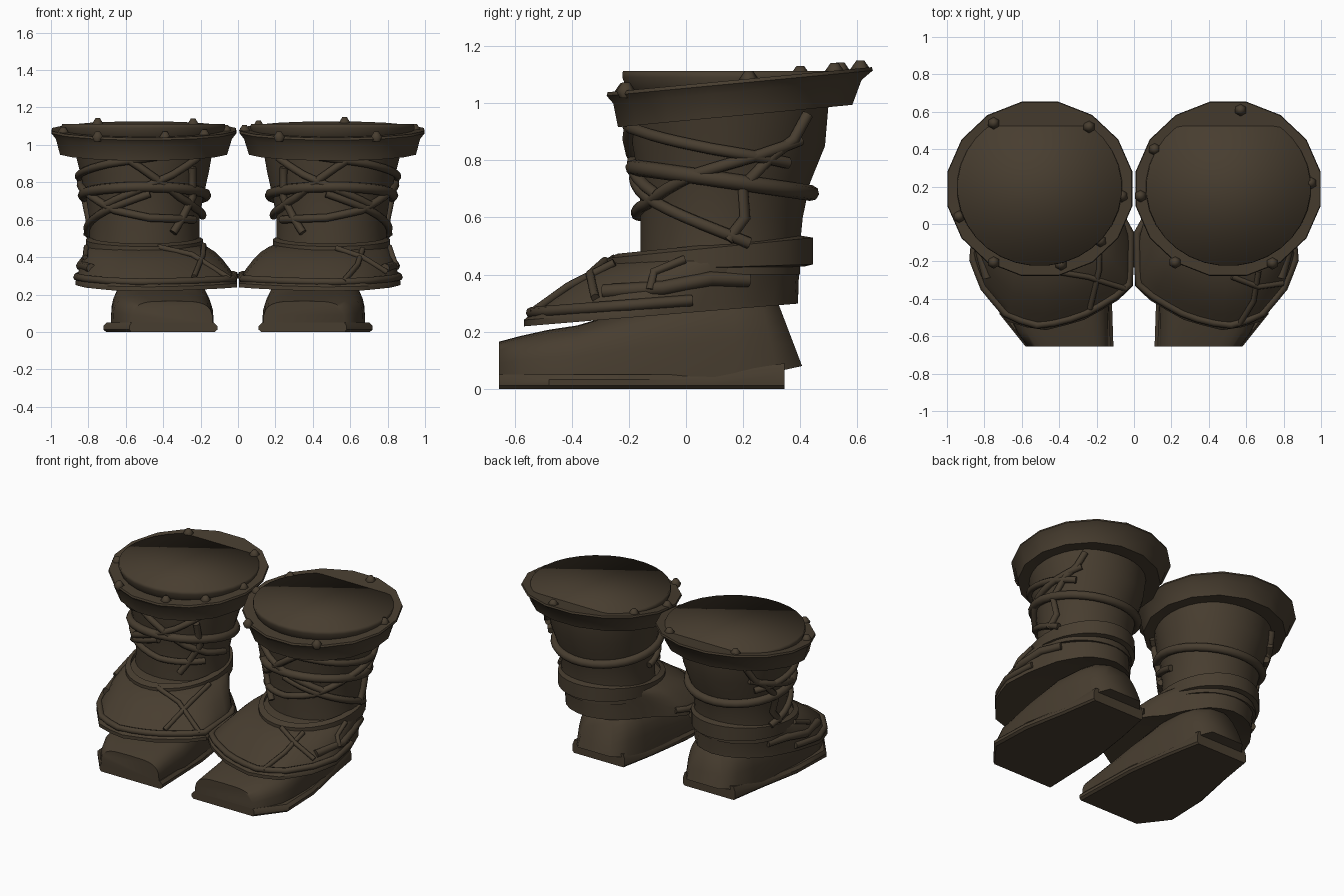
import bpy, bmesh, math
from mathutils import Vector

if "Cube" in bpy.data.objects:
    bpy.data.objects.remove(bpy.data.objects["Cube"])

leather = bpy.data.materials.new("dark brown leather")
leather.diffuse_color = (0.064, 0.047, 0.029, 1)
leather.use_nodes = True
leather.node_tree.nodes["Principled BSDF"].inputs["Base Color"].default_value = leather.diffuse_color
N = 32


def finish(ob, angle=35):
    ob.data.materials.clear()
    ob.data.materials.append(leather)
    bpy.ops.object.select_all(action='DESELECT')
    bpy.context.view_layer.objects.active = ob
    ob.select_set(True)
    bpy.ops.object.shade_smooth_by_angle(angle=math.radians(angle))


def loft(name, rings, s, caps=True, closed=False, angle=35):
    """Skin a list of rings; s = -1 mirrors the part to the other foot."""
    bm = bmesh.new()
    vs = [[bm.verts.new((s * x, y, z)) for x, y, z in r] for r in rings]
    n = len(vs[0])
    pairs = list(zip(vs, vs[1:])) + ([(vs[-1], vs[0])] if closed else [])
    for a, b in pairs:
        for i in range(n):
            j = (i + 1) % n
            bm.faces.new((a[i], a[j], b[j], b[i]))
    if caps and not closed:
        bm.faces.new(vs[0])
        bm.faces.new(vs[-1])
    bmesh.ops.recalc_face_normals(bm, faces=bm.faces)
    me = bpy.data.meshes.new(name)
    bm.to_mesh(me)
    ob = bpy.data.objects.new(name, me)
    bpy.context.collection.objects.link(ob)
    finish(ob, angle)
    return ob


def ellipse(cx, cy, rx, ry, z, tilt=0, n=N):
    """Ring starting half a step round, so flats face the four sides."""
    out = []
    for i in range(n):
        a = 2 * math.pi * (i + .5) / n
        y = cy + ry * math.sin(a)
        out.append((cx + rx * math.cos(a), y, z + tilt * (y - cy)))
    return out


def tube(name, pts, s, r=0.018, cyclic=False):
    cu = bpy.data.curves.new(name, 'CURVE')
    cu.dimensions = '3D'
    cu.bevel_depth = r
    cu.bevel_resolution = 2
    cu.use_fill_caps = True
    sp = cu.splines.new('POLY')
    sp.points.add(len(pts) - 1)
    for p, c in zip(sp.points, pts):
        p.co = (s * c[0], c[1], c[2], 1)
    sp.use_cyclic_u = cyclic
    ob = bpy.data.objects.new(name, cu)
    bpy.context.collection.objects.link(ob)
    bpy.ops.object.select_all(action='DESELECT')
    bpy.context.view_layer.objects.active = ob
    ob.select_set(True)
    bpy.ops.object.convert(target='MESH')
    finish(bpy.context.view_layer.objects.active, 60)


# shaft levels: z, centre x, centre y, radius x, radius y
LEVELS = [(0.40, .5, .12, .30, .28), (0.50, .5, .12, .295, .28), (0.60, .5, .125, .295, .285),
          (0.72, .5, .135, .315, .30), (0.85, .5, .15, .345, .338), (0.99, .505, .15, .375, .35)]


def shaft_at(z):
    for a, b in zip(LEVELS, LEVELS[1:]):
        if z <= b[0]:
            t = max(0, (z - a[0]) / (b[0] - a[0]))
            return [p + (q - p) * t for p, q in zip(a, b)]
    return LEVELS[-1]


def on_shaft(path, lift=0.012):
    """Turn (degrees, z) points into a path hugging the shaft."""
    out = []
    for (a0, z0), (a1, z1) in zip(path, path[1:]):
        steps = max(1, int(abs(a1 - a0) / 10))
        for k in range(steps):
            out.append((a0 + (a1 - a0) * k / steps, z0 + (z1 - z0) * k / steps))
    out.append(path[-1])
    res = []
    for a, z in out:
        _, cx, cy, rx, ry = shaft_at(z)
        a = math.radians(a)
        res.append((cx + (rx + lift) * math.cos(a), cy + (ry + lift) * math.sin(a), z))
    return res


# flared foot flap outline, counter-clockwise
RIM = [(.87, -.2), (.84, 0), (.77, .2), (.66, .34), (.5, .40), (.34, .36), (.225, .23), (.15, .11),
       (.06, .03), (0.005, -.05), (0.005, -.34), (.1, -.42), (.28, -.52), (.5, -.575), (.68, -.52), (.81, -.36)]
CENTRE = Vector((.47, -.02))


def rim_at(a):
    """Cast a ray from the centre onto the flap outline."""
    d = Vector((math.cos(a), math.sin(a)))
    for i in range(len(RIM)):
        p, q = Vector(RIM[i]) - CENTRE, Vector(RIM[(i + 1) % len(RIM)]) - CENTRE
        e = q - p
        den = d.x * e.y - d.y * e.x
        if abs(den) > 1e-9:
            t = (p.x * e.y - p.y * e.x) / den
            u = (p.x * d.y - p.y * d.x) / den
            if t > 0 and -1e-6 <= u <= 1.000001:
                return CENTRE + d * t
    return CENTRE


def flap_point(a, t, lift=0.0):
    """t = 0 at the ankle, 1 at the outer rim."""
    o = rim_at(a)
    i = Vector((.5 + .30 * math.cos(a), .12 + .28 * math.sin(a)))
    p = i.lerp(o, t)
    low = 0.288 + 0.083 * o.y
    h = (1 - t) + 0.2 * math.sin(math.pi * t)
    return (p.x, p.y, low + (0.47 - low) * h + lift)


def on_flap(path, lift=0.01):
    return [flap_point(math.radians(a), t, lift) for a, t in path]


def section(y, x0, x1, zt, lean=0, k=.5, base=.04):
    """Rounded arch cross-section of the shoe."""
    out = []
    for i in range(15):
        a = math.pi * i / 14
        c, q = math.cos(a), abs(math.sin(a))
        z = base + (zt - base) * q ** (k + .1)
        x = (x0 + x1) / 2 + (x1 - x0) / 2 * math.copysign(abs(c) ** k, c)
        out.append((x, y + lean * (zt - z), z))
    return out


SOLE = [(.11, -.655), (.58, -.655), (.72, -.48), (.71, -.2), (.65, .1), (.61, .345),
        (.22, .345), (.17, .1), (.125, -.2)]
ANGLES = [2 * math.pi * i / N for i in range(N)]

for s, side in ((1, "right"), (-1, "left")):
    # sole and welt
    def sole_ring(k, z, heel=0):
        return [(.41 + (x - .41) * k, y, z + (heel if y > .3 else 0)) for x, y in SOLE]
    loft(side + "_sole", [sole_ring(.95, 0), sole_ring(1, .012), sole_ring(1, .032, .025),
                          sole_ring(.94, .05, .04)], s)
    # shoe upper
    loft(side + "_shoe", [section(-.655, .135, .57, .165), section(-.58, .135, .625, .185),
                          section(-.48, .135, .67, .207), section(-.38, .13, .68, .222),
                          section(-.22, .14, .68, .27), section(0, .165, .66, .33),
                          section(.17, .19, .63, .34), section(.26, .22, .60, .335, .2, .55, .06),
                          section(.315, .29, .53, .32, .38, .7, .08)], s, angle=60)
    # flap covering the instep
    rings = [[flap_point(a, t) for a in ANGLES] for t in (0, .2, .4, .6, .8, 1)]
    lower = [(x, y, z - .022) for x, y, z in rings[-1]]
    inner = [(.45 + (x - .45) * .6, y * .6, z + .03) for x, y, z in lower]
    loft(side + "_instep_flap", rings + [lower, inner], s, angle=40)
    # shaft
    loft(side + "_shaft", [ellipse(cx, cy, rx, ry, z) for z, cx, cy, rx, ry in LEVELS], s)
    # ankle band, taller at the back
    loft(side + "_ankle_band", [ellipse(.5, .08, .29, .335, .418, .03), ellipse(.5, .083, .315, .363, .425, .03),
                                ellipse(.5, .083, .315, .363, .493, .10), ellipse(.5, .08, .285, .32, .505, .10)],
         s, closed=True)
    # flared cuff with lip and flat filling
    T = .095
    loft(side + "_cuff", [ellipse(.505, .165, .36, .34, .965, T, 16), ellipse(.505, .172, .455, .418, .955, T, 16),
                          ellipse(.503, .18, .48, .443, 1.04, T, 16), ellipse(.503, .188, .504, .475, 1.07, T, 16),
                          ellipse(.503, .188, .50, .471, 1.082, T, 16), ellipse(.503, .187, .43, .405, 1.08, T, 16)], s)
    loft(side + "_top_filling", [ellipse(.505, .19, .41, .38, 1.0), ellipse(.505, .195, .442, .42, 1.09),
                                 ellipse(.505, .195, .438, .418, 1.112)], s, angle=100)
    # lacing around the shaft
    laces = [
        [(-105, .94), (-60, .90), (-10, .84), (40, .79)],
        [(-150, .60), (-95, .61), (-60, .65), (-20, .75), (20, .82), (45, .87)],
        [(-95, .74), (-60, .67), (-15, .58), (20, .51)],
        [(50, .96), (40, .87), (28, .82), (12, .71), (16, .60), (5, .52)],
        [(-140, .93), (-115, .84), (-85, .76), (-50, .68)],
        [(-75, .93), (-100, .82), (-125, .72), (-150, .66), (-180, .62)],
        [(-135, .88), (-142, .72), (-130, .60), (-120, .53)],
    ]
    for i, path in enumerate(laces):
        tube(f"{side}_lace_{i}", on_shaft(path), s, .021)
    # strap circling the shaft, sagging at the back
    loop = [(a, .73 - .045 * math.sin(math.radians(a))) for a in range(0, 360, 12)]
    tube(side + "_shaft_strap", on_shaft(loop), s, .028, True)
    # rope along the front rim and ties across the flap
    tube(side + "_rim_rope", on_flap([(a, .93) for a in range(-185, 6, 10)], 0), s, .02)
    tube(side + "_side_tie", on_flap([(-45, .75), (-15, .75), (10, .65), (35, .7)], 0), s, .025)
    ties = ([[(-80, .95), (-70, .7), (-62, .35)], [(-85, .3), (-65, .55), (-45, .85)], [(-15, .3), (-25, .55), (-20, .8)]]
            if s > 0 else
            [[(-100, .25), (-125, .5), (-142, .95)], [(-155, .2), (-135, .5), (-118, .9)], [(-15, .3), (-30, .6)]])
    for i, path in enumerate(ties):
        tube(f"{side}_flap_tie_{i}", on_flap(path), s, .015)
    # studs on the cuff lip
    studs = ([(.57, .61), (.11, .40), (.945, .22), (.035, .15), (.22, -.205), (.74, -.21)] if s > 0 else
             [(.75, .54), (.24, .52), (.065, .15), (.935, .04), (.75, -.205), (.39, -.215), (.18, -.09)])
    for i, (x, y) in enumerate(studs):
        z = 1.075 + T * (y - .187)
        loft(f"{side}_stud_{i}", [ellipse(x, y, .022, .022, z - .02, 0, 6), ellipse(x, y, .034, .034, z + .005, 0, 6),
                                  ellipse(x, y, .014, .014, z + .034, 0, 6)], s, angle=60)
